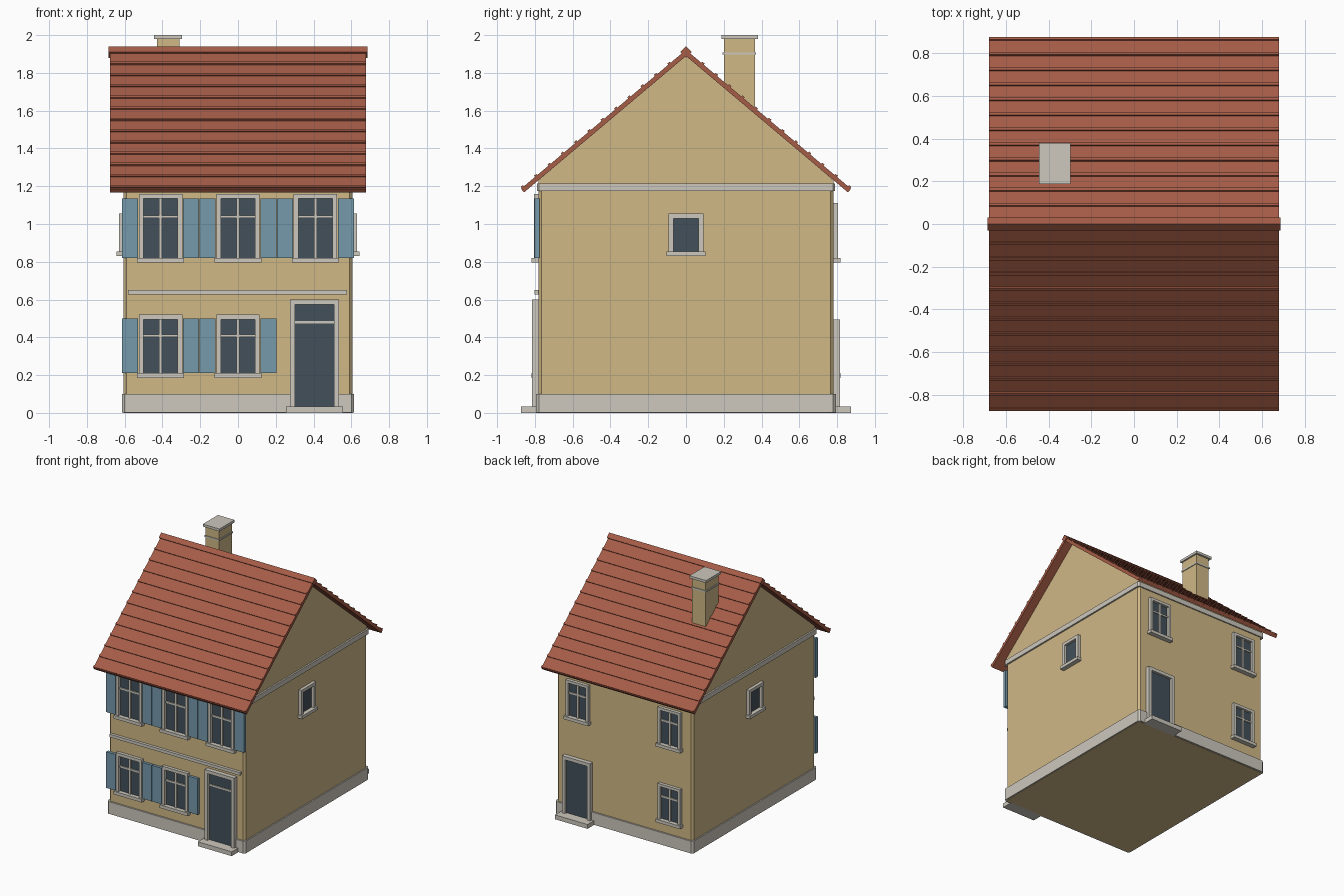
import bpy, bmesh, math
from mathutils import Matrix, Vector

cube = bpy.data.objects.get("Cube")
if cube:
    bpy.data.objects.remove(cube, do_unlink=True)


def material(name, rgb):
    m = bpy.data.materials.new(name)
    m.use_nodes = True
    m.diffuse_color = (*rgb, 1)
    m.node_tree.nodes["Principled BSDF"].inputs["Base Color"].default_value = (*rgb, 1)
    return m


PLASTER = material("tan plaster", (0.63, 0.48, 0.24))
STONE = material("pale stone", (0.61, 0.58, 0.51))
TILE = material("red tile", (0.38, 0.107, 0.062))
SHUTTER = material("blue shutter", (0.18, 0.32, 0.41))
GLASS = material("dark glass", (0.055, 0.08, 0.10))

WALL_X, WALL_Y = 0.605, 0.78
# wall name -> (rotation about z from the front, distance of the wall face)
SIDES = {"front": (0, WALL_Y), "right": (math.pi / 2, WALL_X),
         "back": (math.pi, WALL_Y), "left": (-math.pi / 2, WALL_X)}


def finish(name, bm, mat):
    bmesh.ops.recalc_face_normals(bm, faces=bm.faces)
    mesh = bpy.data.meshes.new(name)
    bm.to_mesh(mesh)
    bm.free()
    mesh.materials.append(mat)
    obj = bpy.data.objects.new(name, mesh)
    bpy.context.collection.objects.link(obj)
    return obj


def add_box(bm, lo, hi, matrix=Matrix()):
    lo, hi = Vector(lo), Vector(hi)
    place = Matrix.Translation((lo + hi) / 2) @ Matrix.Diagonal((*(hi - lo), 1))
    return bmesh.ops.create_cube(bm, size=1, matrix=matrix @ place)["verts"]


def block(name, mat, lo, hi, chamfer=0):
    """Box, optionally with its upright edges chamfered."""
    bm = bmesh.new()
    add_box(bm, lo, hi)
    if chamfer:
        upright = [e for e in bm.edges
                   if abs(e.verts[0].co.z - e.verts[1].co.z) > 0.001]
        bmesh.ops.bevel(bm, geom=upright, offset=chamfer, segments=1, affect='EDGES')
    return finish(name, bm, mat)


def prism(name, mat, profile, half_length):
    """Extrude a (y, z) profile along x."""
    bm = bmesh.new()
    face = bm.faces.new([bm.verts.new((-half_length, y, z)) for y, z in profile])
    out = bmesh.ops.extrude_face_region(bm, geom=[face])["geom"]
    moved = [v for v in out if isinstance(v, bmesh.types.BMVert)]
    bmesh.ops.translate(bm, verts=moved, vec=(2 * half_length, 0, 0))
    return finish(name, bm, mat)


def on_wall(name, mat, side, boxes):
    """Boxes given as (u0, u1, z0, z1, depth) on a wall, u to its viewer's right."""
    angle, dist = SIDES[side]
    turn = Matrix.Rotation(angle, 4, 'Z')
    bm = bmesh.new()
    for u0, u1, z0, z1, depth in boxes:
        add_box(bm, (u0, -dist - depth, z0), (u1, -dist + 0.005, z1), turn)
    return finish(f"{side}_{name}", bm, mat)


def frame_boxes(u, half, z0, z1, width, depth):
    """Two jambs and a head."""
    inner = half - width
    return [(u - half, u - inner, z0, z1, depth), (u + inner, u + half, z0, z1, depth),
            (u - inner, u + inner, z1 - width, z1, depth)]


def window(name, side, u, half, z0, z1, bars=True, shutters=None, width=0.025):
    on_wall(name + "_glass", GLASS, side, [(u - half + width, u + half - width, z0, z1 - width, 0.004)])
    on_wall(name + "_frame", STONE, side, frame_boxes(u, half, z0, z1, width, 0.025))
    sill = half + 0.01
    on_wall(name + "_sill", STONE, side, [(u - sill, u + sill, z0 - 0.025, z0, 0.038)])
    if bars:
        inner = half - width
        bar_z = z0 + (z1 - z0) * 0.64
        on_wall(name + "_glazing_bars", STONE, side,
                [(u - 0.008, u + 0.008, z0, z1 - width, 0.014),
                 (u - inner, u + inner, bar_z - 0.007, bar_z + 0.007, 0.012)])
    if shutters:
        on_wall(name + "_shutters", SHUTTER, side,
                [(u + s * 0.161 - 0.042, u + s * 0.161 + 0.042, z0, shutters, 0.022)
                 for s in (-1, 1)])


def door(side, u, half, top, bar_z=None):
    inner = half - 0.027
    on_wall("door_panel", GLASS, side, [(u - inner, u + inner, 0.035, top - 0.027, 0.015)])
    on_wall("door_frame", STONE, side, frame_boxes(u, half, 0.035, top, 0.027, 0.035))
    if bar_z:
        on_wall("door_bar", STONE, side, [(u - inner, u + inner, bar_z - 0.007, bar_z + 0.007, 0.022)])
    on_wall("door_step", STONE, side, [(u - half - 0.02, u + half + 0.02, 0, 0.035, 0.094)])


# Walls, plinth, cornice and gables
block("walls", PLASTER, (-WALL_X, -WALL_Y, 0), (WALL_X, WALL_Y, 1.21), 0.015)
block("plinth", STONE, (-0.615, -0.793, 0.002), (0.615, 0.793, 0.10), 0.015)
block("cornice", STONE, (-0.618, -0.79, 1.175), (0.618, 0.79, 1.215), 0.012)
prism("gables", PLASTER, [(-0.78, 1.2), (0.78, 1.2), (0.78, 1.232), (0, 1.895), (-0.78, 1.232)], WALL_X)
on_wall("string_course", STONE, "front", [(-0.583, 0.578, 0.627, 0.651, 0.023)])

# Roof slopes with raised tile courses
PITCH = math.atan(0.842)
RIDGE_Z, SLOPE, THICK = 1.922, 1.142, 0.025
for side, turn in (("front", math.pi), ("back", 0)):
    frame = (Matrix.Translation((0, 0, RIDGE_Z)) @ Matrix.Rotation(turn, 4, 'Z')
             @ Matrix.Rotation(-PITCH, 4, 'X'))
    bm = bmesh.new()
    add_box(bm, (-0.678, 0, -THICK), (0.678, SLOPE, 0), frame)
    finish(side + "_roof_slope", bm, TILE)
    bm = bmesh.new()
    for i in range(12):
        y = 0.115 + i * 0.0922
        add_box(bm, (-0.678, y - 0.008, -0.005), (0.678, y + 0.008, 0.008), frame)
    finish(side + "_tile_courses", bm, TILE)
prism("ridge_cap", TILE, [(-0.03, 1.91), (0, 1.88), (0.03, 1.91), (0, 1.94)], 0.685)

# Chimney
block("chimney", PLASTER, (-0.43, 0.20, 1.5), (-0.31, 0.364, 1.985))
block("chimney_band", STONE, (-0.436, 0.194, 1.897), (-0.304, 0.37, 1.909))
block("chimney_cap", STONE, (-0.445, 0.188, 1.98), (-0.297, 0.38, 2.0))

# Front openings
for i, u in enumerate((-0.41, 0, 0.41)):
    window(f"upper_window_{i}", "front", u, 0.115, 0.82, 1.16, shutters=1.135)
for i, u in enumerate((-0.41, 0)):
    window(f"lower_window_{i}", "front", u, 0.115, 0.21, 0.52, shutters=0.50)
door("front", 0.405, 0.131, 0.60, 0.48)

# Back openings
for i, u in enumerate((-0.41, 0.41)):
    window(f"upper_window_{i}", "back", u, 0.10, 0.82, 1.11, width=0.022)
window("lower_window", "back", 0.41, 0.10, 0.21, 0.495, width=0.022)
door("back", -0.41, 0.125, 0.495)

# Small window in each side wall, with a bottom rail above the sill
for side in ("right", "left"):
    window("side_window", side, 0, 0.092, 0.855, 1.055, bars=False)
